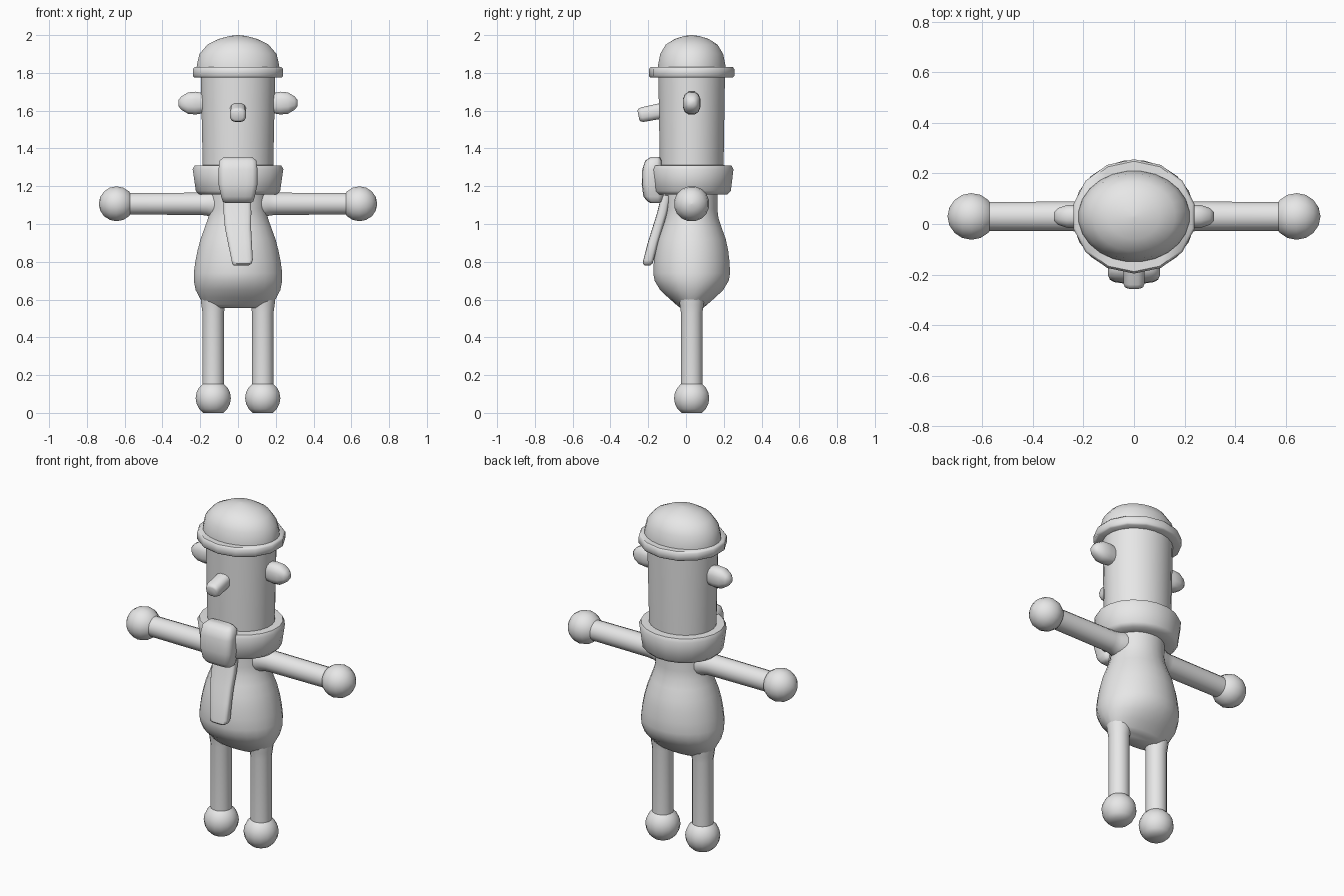
import bpy, math
from mathutils import Vector, Matrix

CY = 0.03  # centre line of the figure in y
grey = bpy.data.materials.new("plain grey")
grey.diffuse_color = (0.8, 0.8, 0.8, 1)


def finish(name, verts, faces, matrix=None, angle=50):
    mesh = bpy.data.meshes.new(name)
    mesh.from_pydata(verts, [], faces)
    if matrix:
        mesh.transform(matrix)
    mesh.materials.append(grey)
    ob = bpy.data.objects.new(name, mesh)
    bpy.context.collection.objects.link(ob)
    bpy.ops.object.select_all(action='DESELECT')
    ob.select_set(True)
    bpy.context.view_layer.objects.active = ob
    bpy.ops.object.mode_set(mode='EDIT')
    bpy.ops.mesh.select_all(action='SELECT')
    bpy.ops.mesh.normals_make_consistent(inside=False)
    bpy.ops.object.mode_set(mode='OBJECT')
    bpy.ops.object.shade_smooth_by_angle(angle=math.radians(angle))
    return ob


def loft(name, rings, n=16, matrix=None, power=1.0, closed=False, angle=50):
    """Rings are (z, rx, ry[, cx, cy]); power < 1 makes the section boxy."""
    verts, faces = [], []
    for ring in rings:
        z, rx, ry, cx, cy = (tuple(ring) + (0, 0))[:5]
        for i in range(n):
            a = 2 * math.pi * (i + 0.5) / n
            c, s = math.cos(a), math.sin(a)
            verts.append((cx + rx * math.copysign(abs(c) ** power, c),
                          cy + ry * math.copysign(abs(s) ** power, s), z))
    m = len(rings)
    for r in range(m if closed else m - 1):
        for i in range(n):
            j, q = (i + 1) % n, (r + 1) % m
            faces.append((r * n + i, r * n + j, q * n + j, q * n + i))
    if not closed:
        faces.append(tuple(range(n))[::-1])
        faces.append(tuple(range((m - 1) * n, m * n)))
    return finish(name, verts, faces, matrix, angle)


def ball(r, z0=-1.0, steps=8):
    """Sphere rings, cut flat at the bottom at height z0 * r."""
    a0 = math.asin(z0)
    out = []
    for k in range(steps + 1):
        a = a0 + (math.pi / 2 - a0) * k / steps
        w = max(r * math.cos(a), 0.002)
        out.append((r * math.sin(a), w, w))
    return out


def at(x, y, z):
    return Matrix.Translation((x, y, z))


axis = at(0, CY, 0)

# Pear-shaped body, narrowing to the neck
loft("body", [(0.555, 0.165, 0.060), (0.575, 0.185, 0.085), (0.61, 0.205, 0.125),
              (0.65, 0.226, 0.168), (0.70, 0.236, 0.198), (0.74, 0.236, 0.205),
              (0.80, 0.228, 0.202), (0.86, 0.216, 0.195), (0.92, 0.200, 0.182),
              (0.98, 0.178, 0.160), (1.03, 0.160, 0.143), (1.08, 0.151, 0.137),
              (1.22, 0.150, 0.140)], 24, axis)

# Tall oval head
loft("head", [(1.20, 0.185, 0.167), (1.30, 0.188, 0.170), (1.80, 0.199, 0.178)], 24, axis)

# Domed hat with a narrow brim
loft("hat_dome", [(1.80, 0.222, 0.182), (1.84, 0.220, 0.180), (1.90, 0.206, 0.168),
                  (1.95, 0.163, 0.138), (1.98, 0.102, 0.090), (1.995, 0.045, 0.040),
                  (2.0, 0.006, 0.006)], 24, axis)
loft("hat_brim", [(1.775, 0.17, 0.15), (1.775, 0.236, 0.218), (1.783, 0.245, 0.226),
                  (1.820, 0.245, 0.226), (1.830, 0.236, 0.218), (1.830, 0.17, 0.15)],
     14, axis, closed=True)

# Scarf ring, knot and hanging tail
loft("scarf_ring", [(1.155, 0.14, 0.13), (1.155, 0.205, 0.19), (1.175, 0.226, 0.21),
                    (1.29, 0.243, 0.224), (1.31, 0.232, 0.214), (1.312, 0.15, 0.14)],
     20, axis, closed=True)
loft("scarf_knot", [(1.110, 0.065, 0.020, 0, -0.165), (1.120, 0.082, 0.040, 0, -0.165),
                    (1.145, 0.090, 0.054, 0, -0.172), (1.21, 0.104, 0.056, 0, -0.179),
                    (1.29, 0.104, 0.053, 0, -0.179), (1.335, 0.098, 0.045, 0, -0.172),
                    (1.355, 0.076, 0.024, 0, -0.163)], 16, power=0.5)
loft("scarf_tail", [(1.15, 0.075, 0.026, -0.005, -0.105), (1.06, 0.074, 0.028, -0.003, -0.125),
                    (0.98, 0.070, 0.028, 0.000, -0.150), (0.90, 0.064, 0.028, 0.010, -0.175),
                    (0.81, 0.057, 0.028, 0.022, -0.198), (0.79, 0.052, 0.026, 0.020, -0.203),
                    (0.78, 0.040, 0.014, 0.016, -0.205)], 16, power=0.5)

# Stubby nose, tilted slightly down
nose_dir = Vector((0, -1, -0.2)).normalized()
loft("nose", [(0, 0.043, 0.043), (0.135, 0.043, 0.040), (0.15, 0.037, 0.034),
              (0.155, 0.028, 0.025)], 12,
     at(0, -0.10, 1.605) @ nose_dir.to_track_quat('Z', 'Y').to_matrix().to_4x4(), power=0.7)

# Mirrored limbs and ears
for side, sx in (("left", 1), ("right", -1)):
    turn = Matrix.Rotation(sx * math.pi / 2, 4, 'Y')  # local z points outwards
    loft(side + "_ear", [(0.15, 0.050, 0.040), (0.19, 0.056, 0.043), (0.225, 0.062, 0.048),
                         (0.265, 0.058, 0.046), (0.30, 0.036, 0.034), (0.316, 0.016, 0.018)],
         12, at(0, CY, 1.64) @ turn, power=0.8)
    loft(side + "_arm", [(0.05, 0.085, 0.085), (0.14, 0.074, 0.074), (0.165, 0.064, 0.064),
                         (0.20, 0.060, 0.060), (0.62, 0.058, 0.058)], 16,
         at(0, CY, 1.107) @ turn)
    loft(side + "_hand", ball(0.094), 16, at(sx * 0.643, CY, 1.107) @ turn)
    loft(side + "_leg", [(0.08, 0.058, 0.058), (0.53, 0.058, 0.058), (0.57, 0.064, 0.064),
                         (0.62, 0.07, 0.07)], 16, at(sx * 0.131, CY, 0))
    loft(side + "_foot", ball(0.095, -0.82), 16, at(sx * 0.131, CY, 0.078))
